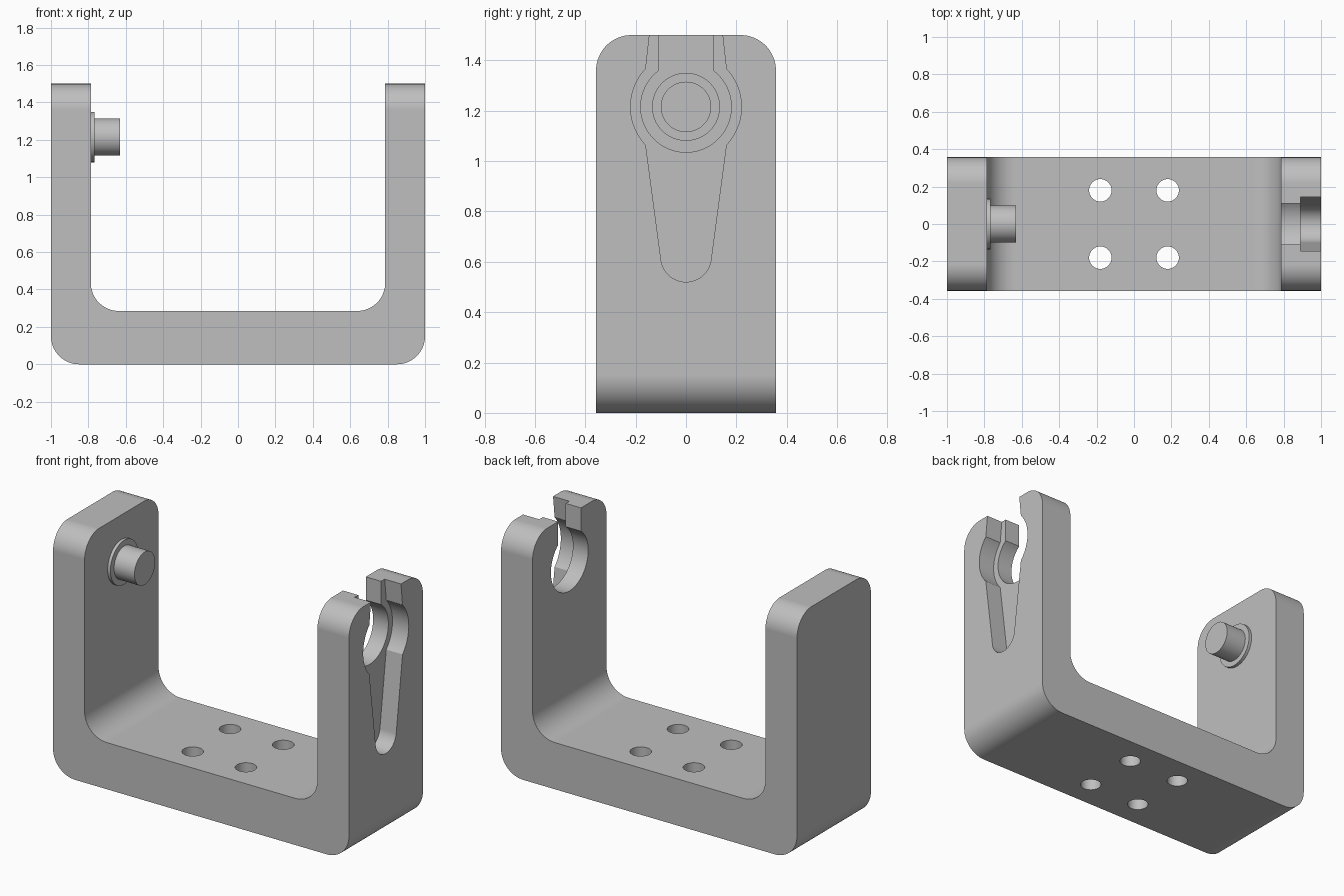
import bpy, bmesh
from math import sin, cos, pi, radians, sqrt, atan2
from mathutils import Vector

old = bpy.data.objects.get("Cube")
if old:
    bpy.data.objects.remove(old, do_unlink=True)

# Material
COLOR = (0.52, 0.52, 0.52, 1)
grey = bpy.data.materials.new("plain grey")
grey.use_nodes = True
grey.diffuse_color = COLOR
grey.node_tree.nodes["Principled BSDF"].inputs["Base Color"].default_value = COLOR


def arc(cx, cy, r, a0, a1, n=16):
    """Points on an arc, angles in degrees."""
    return [(cx + r * cos(radians(a0 + (a1 - a0) * i / n)),
             cy + r * sin(radians(a0 + (a1 - a0) * i / n))) for i in range(n + 1)]


def prism(name, outline, axis, lo, hi):
    """Extrude a 2D outline along an axis from lo to hi."""
    place = {"x": lambda p, t: (t, p[0], p[1]),
             "y": lambda p, t: (p[0], t, p[1]),
             "z": lambda p, t: (p[0], p[1], t)}[axis]
    bm = bmesh.new()
    face = bm.faces.new([bm.verts.new(place(p, lo)) for p in outline])
    top = bmesh.ops.extrude_face_region(bm, geom=[face])["geom"]
    shift = Vector(place((0, 0), hi - lo))
    bmesh.ops.translate(bm, vec=shift, verts=[v for v in top if isinstance(v, bmesh.types.BMVert)])
    bmesh.ops.recalc_face_normals(bm, faces=bm.faces)
    mesh = bpy.data.meshes.new(name)
    bm.to_mesh(mesh)
    bm.free()
    mesh.materials.append(grey)
    obj = bpy.data.objects.new(name, mesh)
    bpy.context.collection.objects.link(obj)
    return obj


def select(obj):
    bpy.ops.object.select_all(action="DESELECT")
    obj.select_set(True)
    bpy.context.view_layer.objects.active = obj


def cut(obj, tool, operation="DIFFERENCE"):
    mod = obj.modifiers.new("cut", "BOOLEAN")
    mod.operation, mod.object, mod.solver = operation, tool, "EXACT"
    select(obj)
    bpy.ops.object.modifier_apply(modifier=mod.name)
    bpy.data.objects.remove(tool, do_unlink=True)


def smooth(obj):
    select(obj)
    bpy.ops.object.shade_smooth_by_angle(angle=radians(25))
    mod = obj.modifiers.new("flat face normals", "WEIGHTED_NORMAL")
    mod.keep_sharp = True


def circle(cx, cy, r):
    return arc(cx, cy, r, 0, 360, 48)[:-1]


def mirrored(half):
    """Close a right-hand outline (listed top to bottom) with its mirror image."""
    return half + [(-y, z) for y, z in reversed(half) if y > 1e-5]


HEIGHT, DEPTH, WALL, FLOOR, R = 1.5, 0.357, 0.787, 0.285, 0.15
BORE_Z = 1.215

# U-shaped bracket with rounded inner and outer bends
half_u = ([(WALL, HEIGHT)] + [(1, HEIGHT)] + arc(1 - R, R, R, 0, -90))
inner = arc(WALL - R, FLOOR + R, R, -90, 0)
right_inner = inner
left_inner = [(-x, z) for x, z in reversed(inner)]
left_outer = [(-x, z) for x, z in reversed(half_u)]
bracket = prism("bracket", half_u + left_outer + left_inner + right_inner, "y", -DEPTH, DEPTH)

# Rounded top corners of both arms
C = 0.14
top = arc(DEPTH - C, HEIGHT - C, C, 0, 90)
side = [(-DEPTH, -0.2), (DEPTH, -0.2)] + top + [(-y, z) for y, z in reversed(top)]
# widen the straight part slightly so only the corners are trimmed
for sy in (-1, 1):
    corner = [(sy * y, z) for y, z in top] + [(sy * (DEPTH - C), 1.7), (sy * 0.6, 1.7),
                                              (sy * 0.6, HEIGHT - C)]
    cut(bracket, prism("corner_cutter", corner, "x", -1.2, 1.2))

# Four mounting holes in the base
for x in (-0.18, 0.18):
    for y in (-0.18, 0.18):
        cut(bracket, prism("hole_cutter", circle(x, y, 0.06), "z", -0.1, 0.5))


# Keyhole through the left arm, open at the top
def neck_arc(r, neck, end):
    a = atan2(sqrt(r * r - neck * neck), neck) * 180 / pi
    return arc(0, BORE_Z, r, a, end(a), 32)


keyhole = mirrored([(0.11, 1.6)] + neck_arc(0.18, 0.11, lambda a: -90))
cut(bracket, prism("keyhole_cutter", keyhole, "x", 0.6, 1.2))

# Wider outer pocket with a tapered tail
pocket = mirrored([(0.133, 1.6), (0.145, HEIGHT)] + neck_arc(0.22, 0.16, lambda a: -a)
                  + arc(0, 0.62, 0.1, -8, -90))
cut(bracket, prism("pocket_cutter", pocket, "x", 0.89, 1.2))
smooth(bracket)

# Pivot pin and its collar on the opposite arm
smooth(prism("pin_collar", circle(0, BORE_Z, 0.135), "x", -0.8, -0.768))
smooth(prism("pivot_pin", circle(0, BORE_Z, 0.1), "x", -0.78, -0.63))
